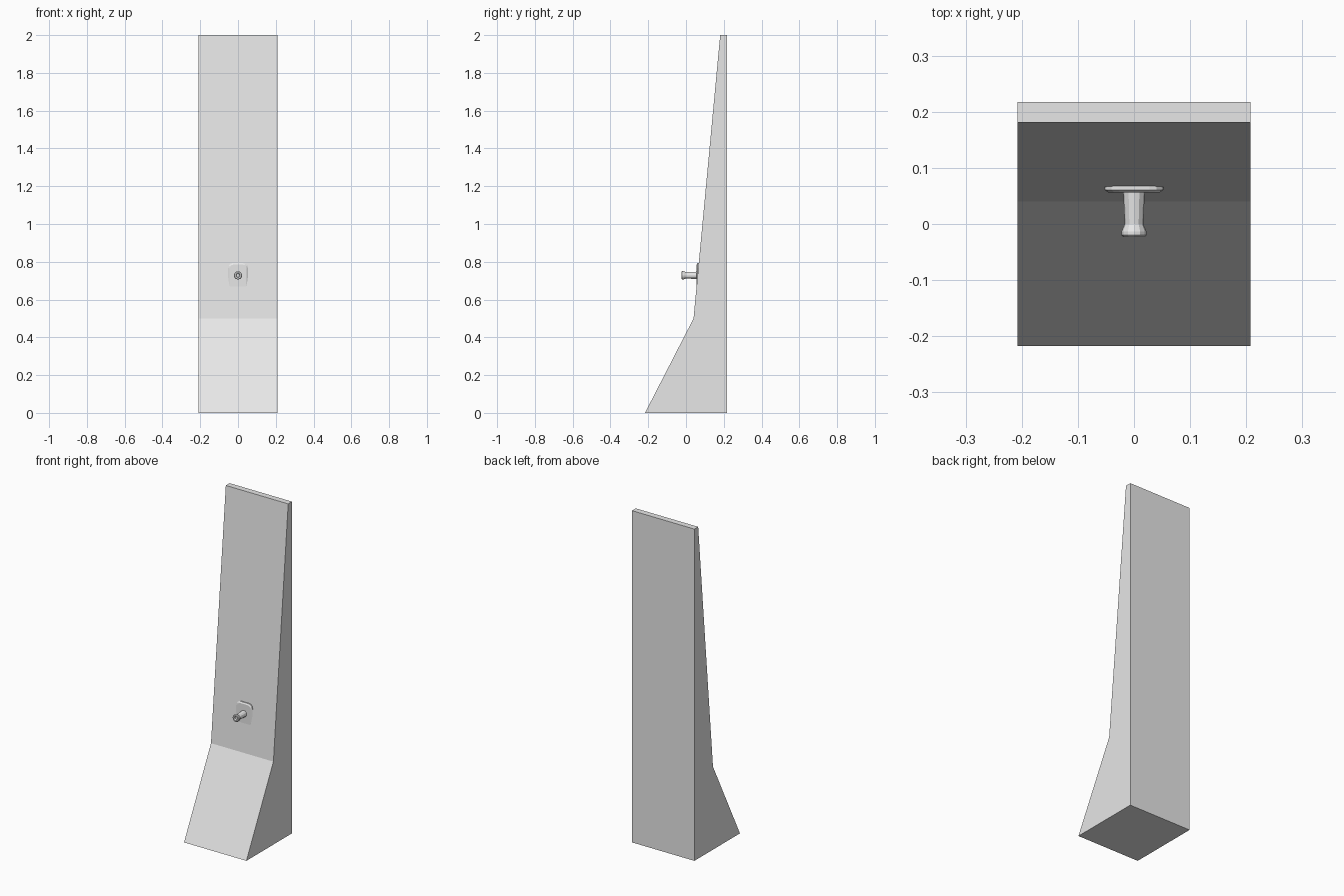
import bpy, bmesh, math

if "Cube" in bpy.data.objects:
    bpy.data.objects.remove(bpy.data.objects["Cube"])

grey = bpy.data.materials.new("light grey")
grey.diffuse_color = (0.8, 0.8, 0.8, 1)
grey.use_nodes = True
grey.node_tree.nodes["Principled BSDF"].inputs["Base Color"].default_value = grey.diffuse_color


def make(name, bm):
    bmesh.ops.recalc_face_normals(bm, faces=bm.faces)
    mesh = bpy.data.meshes.new(name)
    bm.to_mesh(mesh)
    bm.free()
    mesh.materials.append(grey)
    obj = bpy.data.objects.new(name, mesh)
    bpy.context.collection.objects.link(obj)
    return obj


def loft(name, rings):
    """Join matching rings of points and cap both ends."""
    bm = bmesh.new()
    loops = [[bm.verts.new(p) for p in ring] for ring in rings]
    n = len(loops[0])
    for a, b in zip(loops, loops[1:]):
        for i in range(n):
            j = (i + 1) % n
            bm.faces.new((a[i], a[j], b[j], b[i]))
    bm.faces.new(loops[0])
    bm.faces.new(loops[-1])
    return make(name, bm)


def rounded_rect(w, h, r, y, z, steps=3):
    """Rounded outline in the xz plane, given half sizes."""
    points = []
    for k, (sx, sz) in enumerate([(1, 1), (-1, 1), (-1, -1), (1, -1)]):
        for s in range(steps + 1):
            a = math.pi / 2 * (k + s / steps)
            points.append((sx * (w - r) + r * math.cos(a), y,
                           z + sz * (h - r) + r * math.sin(a)))
    return points


def circle(r, y, z, sides=12):
    return [(r * math.cos(2 * math.pi * i / sides), y,
             z + r * math.sin(2 * math.pi * i / sides)) for i in range(sides)]


# Wall slab: side profile with a flared foot, extruded across x
profile = [(-0.217, 0), (0.04, 0.5), (0.181, 2), (0.217, 2), (0.217, 0)]
loft("wall_slab", [[(x, y, z) for y, z in profile] for x in (-0.208, 0.208)])

# Upright mounting plate with a chamfered rim, its foot sunk in the slope
Z = 0.728
loft("mounting_plate", [
    rounded_rect(0.053, 0.07, 0.025, 0.075, Z - 0.005),
    rounded_rect(0.053, 0.07, 0.025, 0.061, Z - 0.005),
    rounded_rect(0.045, 0.062, 0.02, 0.056, Z - 0.005)])

# Peg: waisted shaft, flared tip and a shallow cup in its end
peg = [(0.020, 0.07), (0.018, 0.03), (0.0165, 0.0), (0.022, -0.013),
       (0.022, -0.020), (0.019, -0.023), (0.012, -0.023), (0.009, -0.014)]
loft("peg", [circle(r, y, Z) for r, y in peg])
